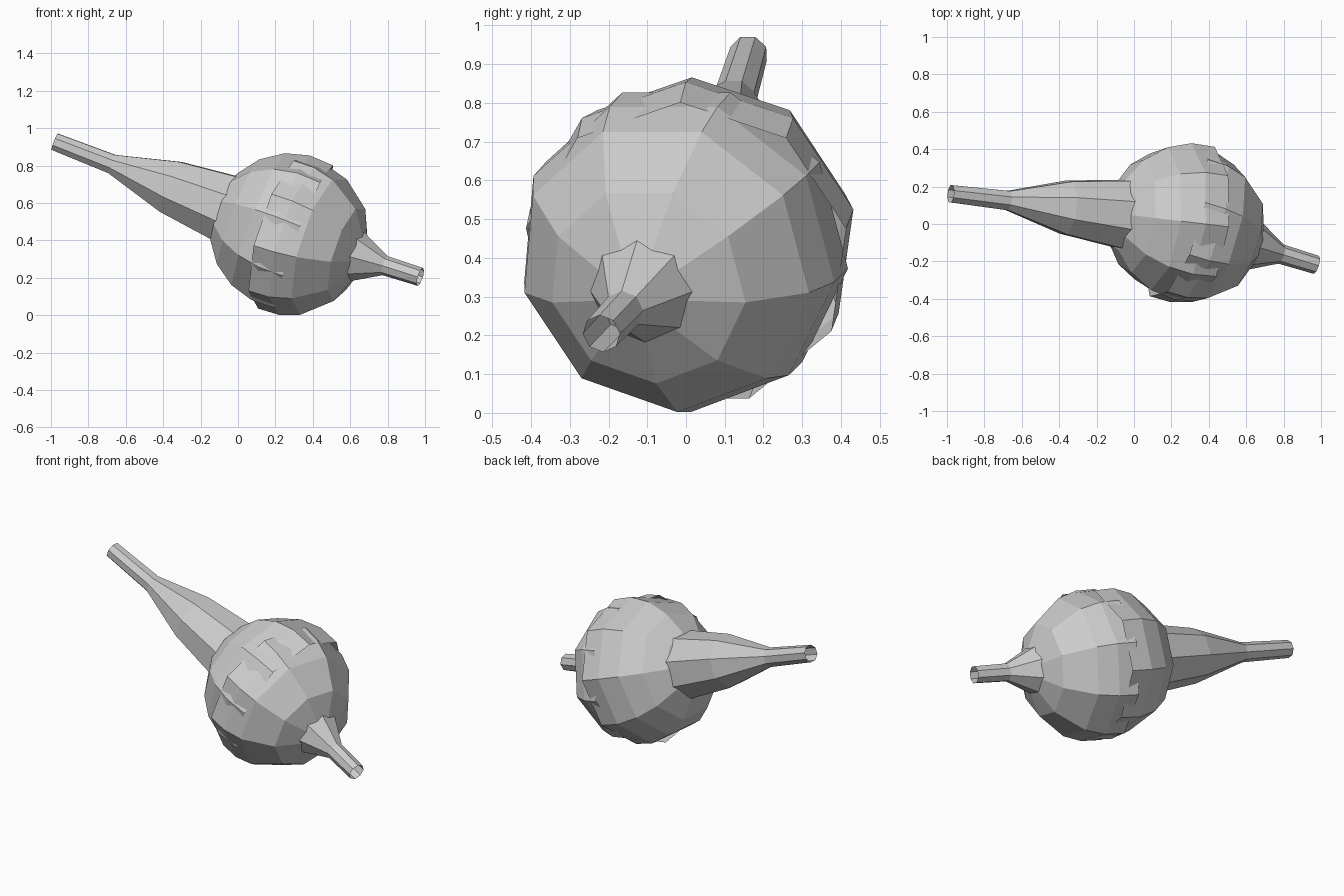
import bpy, bmesh
from math import sin, cos, pi, radians
from mathutils import Vector

if "Cube" in bpy.data.objects:
    bpy.data.objects.remove(bpy.data.objects["Cube"])


def lathe(name, centre, axis, profile, sides, phase=0.0):
    """Open surface of revolution; profile = (distance along axis, radius)."""
    c, w = Vector(centre), Vector(axis).normalized()
    u = (Vector((0, 0, 1)) - w * w.z).normalized()
    v = w.cross(u)
    bm = bmesh.new()
    rings = []
    for h, r in profile:
        rings.append([bm.verts.new(c + w * h + r * (cos(a) * u + sin(a) * v))
                      for a in (phase + 2 * pi * i / sides for i in range(sides))])
    for lo, hi in zip(rings, rings[1:]):
        for i in range(sides):
            j = (i + 1) % sides
            bm.faces.new((lo[i], lo[j], hi[j], hi[i]))
    bmesh.ops.recalc_face_normals(bm, faces=bm.faces)
    # open lathe: make normals point away from the axis
    f = bm.faces[:][0]
    d = f.calc_center_median() - c
    if f.normal.dot(d - w * d.dot(w)) < 0:
        bmesh.ops.reverse_faces(bm, faces=bm.faces)
    me = bpy.data.meshes.new(name)
    bm.to_mesh(me)
    bm.free()
    ob = bpy.data.objects.new(name, me)
    bpy.context.collection.objects.link(ob)
    return ob


# the two halves sit on slightly different axes
right_c, right_axis = (0.275, -0.005, 0.428), (0.705, -0.215, -0.225)
left_c, left_axis = (0.28, 0.012, 0.437), (-0.925, 0.11, 0.36)
R = 0.43


def shell(angles):
    return [(R * cos(radians(a)), R * sin(radians(a))) for a in angles]


# nine-sided half shells whose rims overlap, corners staggered by half a step
lathe("right_half_shell", right_c, right_axis, shell((97, 81, 65, 38, 12)), 9, pi)
lathe("left_half_shell", left_c, left_axis, shell((101, 83, 65, 46, 27, 12)), 9, 0)

# tapering hollow tubes
lathe("right_tube", right_c, right_axis,
      [(0.37, 0.15), (0.56, 0.053), (0.765, 0.05)], 8, 0)
lathe("left_tube", left_c, left_axis,
      [(0.34, 0.2), (0.69, 0.155), (1.03, 0.056), (1.36, 0.05)], 8, pi / 8)
